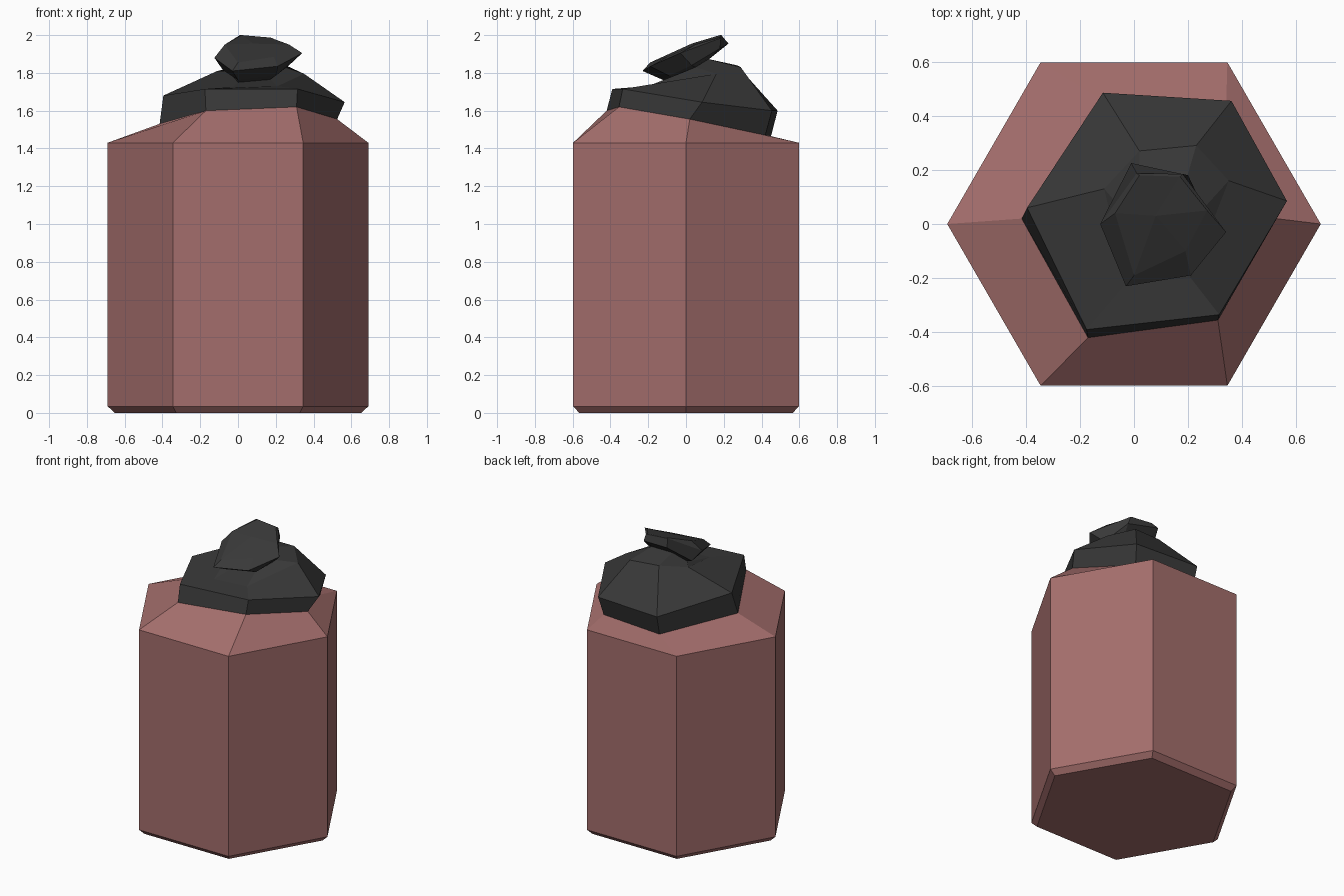
import bpy, bmesh, math

if "Cube" in bpy.data.objects:
    bpy.data.objects.remove(bpy.data.objects["Cube"])


def material(name, color):
    m = bpy.data.materials.new(name)
    m.diffuse_color = (*color, 1)
    m.use_nodes = True
    m.node_tree.nodes["Principled BSDF"].inputs["Base Color"].default_value = m.diffuse_color
    return m


def loft(name, rings, mat, peak=None):
    """Skin six-sided rings bottom to top; optional peak point closes the top."""
    bm = bmesh.new()
    loops = [[bm.verts.new(p) for p in r] for r in rings]
    for a, b in zip(loops, loops[1:]):
        for i in range(6):
            j = (i + 1) % 6
            bm.faces.new((a[i], a[j], b[j], b[i]))
    bm.faces.new(loops[0][::-1])
    if peak:
        tip = bm.verts.new(peak)
        for i in range(6):
            bm.faces.new((loops[-1][i], loops[-1][(i + 1) % 6], tip))
    else:
        bm.faces.new(loops[-1])
    bmesh.ops.recalc_face_normals(bm, faces=bm.faces)
    me = bpy.data.meshes.new(name)
    bm.to_mesh(me)
    bm.free()
    me.materials.append(mat)
    ob = bpy.data.objects.new(name, me)
    bpy.context.collection.objects.link(ob)
    return ob


def hexagon(r, z):
    # starts at the front-left corner, runs counter-clockwise
    return [(r * math.cos(math.radians(240 + 60 * i)),
             r * math.sin(math.radians(240 + 60 * i)), z) for i in range(6)]


clay = material("clay", (0.37, 0.155, 0.15))
cloth = material("dark_cloth", (0.04, 0.04, 0.04))

# Lopsided rim shared by the jar shoulder and the cloth cover
rim = [(-.17, -.42, 1.60), (.31, -.355, 1.62), (.525, .02, 1.555),
       (.34, .42, 1.47), (-.11, .45, 1.465), (-.415, .02, 1.53)]

# Hexagonal jar with chamfered base
loft("jar_body", [hexagon(.653, 0), hexagon(.69, .035), hexagon(.69, 1.43), rim], clay)

# Cloth cover: hem, shoulder, pinched neck, flared knot
hem = [(-.175, -.39, 1.715), (.315, -.335, 1.715), (.565, .085, 1.645),
       (.36, .455, 1.60), (-.115, .485, 1.60), (-.395, .06, 1.68)]
shoulder = [(-.03, -.22, 1.725), (.21, -.2, 1.73), (.35, .16, 1.795),
            (.23, .29, 1.83), (.02, .27, 1.84), (-.11, .13, 1.81)]
neck = [(.0, -.06, 1.75), (.17, -.05, 1.765), (.25, .05, 1.83),
        (.18, .12, 1.873), (.02, .12, 1.873), (-.05, .06, 1.81)]
knot_under = [(0, -.12, 1.762), (.2, -.09, 1.785), (.27, .03, 1.84),
              (.2, .18, 1.93), (-.01, .225, 1.955), (-.08, .05, 1.815)]
knot_rim = [(-.03, -.23, 1.81), (.21, -.19, 1.835), (.34, -.03, 1.905),
            (.18, .185, 1.985), (.01, .187, 2.0), (-.125, 0, 1.88)]
knot_top = [(.0, -.19, 1.855), (.19, -.1, 1.885), (.27, .05, 1.95),
            (.17, .175, 1.987), (.02, .18, 2.0), (-.07, .04, 1.95)]
loft("cloth_cover", [rim, hem, shoulder, neck, knot_under, knot_rim, knot_top],
     cloth, peak=(.08, .03, 1.955))
